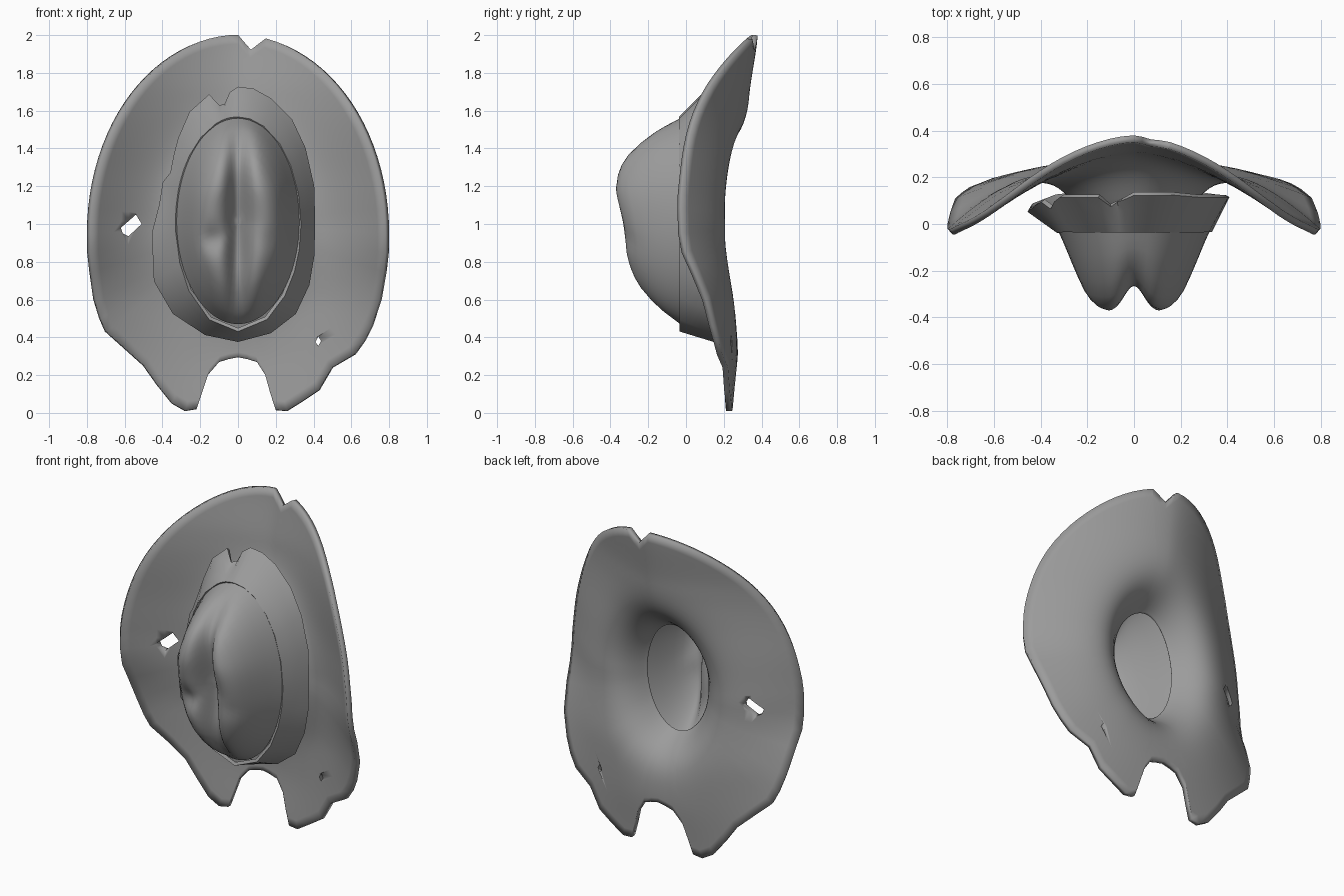
import bpy, bmesh
from math import sin, cos, pi, atan2, exp, hypot
from mathutils import Vector

if "Cube" in bpy.data.objects:
    bpy.data.objects.remove(bpy.data.objects["Cube"])

grey = bpy.data.materials.new("worn_grey")
grey.diffuse_color = (.33, .33, .33, 1)
grey.use_nodes = True
grey.node_tree.nodes["Principled BSDF"].inputs["Base Color"].default_value = grey.diffuse_color


def lerp_table(t, table):
    for (a, va), (b, vb) in zip(table, table[1:]):
        if t <= b:
            f = max(0, (t - a) / (b - a))
            f = f * f * (3 - 2 * f) * 0.4 + f * 0.6
            return va + (vb - va) * f
    return table[-1][1]


def finish(ob, thickness, offset=0, cutters=(), angle=0.7):
    bpy.ops.object.select_all(action='DESELECT')
    bpy.context.view_layer.objects.active = ob
    ob.select_set(True)
    m = ob.modifiers.new("thickness", 'SOLIDIFY')
    m.thickness, m.offset = thickness, offset
    for c in cutters:
        m = ob.modifiers.new("tear", 'BOOLEAN')
        m.operation, m.object, m.solver = 'DIFFERENCE', c, 'EXACT'
    bpy.ops.object.convert(target='MESH')
    bpy.ops.object.shade_smooth_by_angle(angle=angle)
    ob.data.materials.clear()
    ob.data.materials.append(grey)
    for c in cutters:
        bpy.data.objects.remove(c)


def make_object(name, bm):
    bmesh.ops.recalc_face_normals(bm, faces=bm.faces)
    me = bpy.data.meshes.new(name)
    bm.to_mesh(me)
    bm.free()
    ob = bpy.data.objects.new(name, me)
    bpy.context.collection.objects.link(ob)
    return ob


def loft(name, rings, cap=None):
    """Joins closed rings of points; cap closes the last ring to a point."""
    bm = bmesh.new()
    vs = [[bm.verts.new(p) for p in r] for r in rings]
    n = len(vs[0])
    for a, b in zip(vs, vs[1:]):
        for i in range(n):
            j = (i + 1) % n
            bm.faces.new((a[i], a[j], b[j], b[i]))
    if cap:
        c = bm.verts.new(cap)
        for i in range(n):
            bm.faces.new((vs[-1][i], vs[-1][(i + 1) % n], c))
    return make_object(name, bm)


def at_angle(x, z, rx, rz, cz):
    a = atan2((z - cz) / rz, x / rx)
    return rx * cos(a), cz + rz * sin(a)


# Crown measurements shared by all parts
RX, RZ, CZ = .325, .545, 1.015

# Brim: saddle-shaped sheet that curls into an oval head opening
MIDDLE = [(0, .235), (.34, .265), (.6, .285), (1, .31), (1.4, .315), (1.7, .325), (2, .365)]
DROOP = [(0, .08), (.34, .15), (.6, .21), (.92, .345), (1.2, .37), (1.6, .41), (2, .42)]
POWER = [(0, 2.1), (1, 2.1), (1.6, 1.65), (2, 1.65)]


def brim_y(x, z):
    return lerp_table(z, MIDDLE) - lerp_table(z, DROOP) * (abs(x) / .8) ** lerp_table(z, POWER)


arc = [(.79 * cos(pi * i / 48), .95 + 1.05 * sin(pi * i / 48)) for i in range(49)]
outline = [p for p in arc if p[0] > .15 and p[1] > .9]
outline += [(.15, 1.98), (.11, 1.95), (.07, 1.92), (.035, 1.96), (0, 2)]
outline += [p for p in arc if p[0] < -.03]
outline += [(-.79, .85), (-.78, .75), (-.76, .6), (-.73, .5), (-.7, .43), (-.6, .34), (-.5, .25),
            (-.43, .15), (-.35, .05), (-.28, .01), (-.22, .02), (-.19, .11), (-.16, .2),
            (-.1, .27), (-.05, .285), (0, .295), (.05, .285), (.1, .27), (.145, .2), (.17, .11),
            (.2, .015), (.26, .01), (.34, .06), (.43, .12), (.5, .24), (.62, .31),
            (.67, .38), (.71, .46), (.755, .6), (.78, .75), (.79, .85)]
rings = []
for k in range(21):
    t = (k / 20) ** 1.5
    ring = []
    for x, z in outline:
        ix, iz = at_angle(x, z, .22, .34, 1.0)
        px, pz = ix + (x - ix) * t, iz + (z - iz) * t
        d = hypot(px - ix, pz - iz)
        ring.append((px, brim_y(px, pz) - .22 * exp(-(d / .11) ** 1.2), pz))
    rings.append(ring)
brim = loft("brim", rings)


# Small tears punched through the brim
def tear(name, pts):
    bm = bmesh.new()
    f = bm.faces.new([bm.verts.new((x, -.6, z)) for x, z in pts])
    ext = bmesh.ops.extrude_face_region(bm, geom=[f])['geom']
    bmesh.ops.translate(bm, vec=Vector((0, 1.2, 0)),
                        verts=[g for g in ext if isinstance(g, bmesh.types.BMVert)])
    ob = make_object(name, bm)
    ob.hide_render = True
    return ob


finish(brim, .03, 0, [
    tear("side_tear", [(-.62, .98), (-.54, 1.05), (-.51, 1.0), (-.58, .935), (-.61, .95)]),
    tear("lower_tear", [(.41, .375), (.425, .405), (.44, .38), (.425, .355)])], angle=1.75)

# Crown: domed oval with a long centre crease and a side pinch
HEIGHT = [(.4, .27), (.75, .285), (1.0, .305), (1.2, .35), (1.35, .365), (1.6, .36)]
STEPS = [(1, 0), (.97, .12), (.93, .27), (.88, .42), (.8, .6), (.7, .78), (.62, .88),
         (.54, .95), (.46, .99), (.38, 1), (.3, 1), (.22, 1), (.14, 1), (.07, 1)]


def crown_point(x, z, s, h):
    y = -.03 - h * lerp_table(z, HEIGHT)
    y += .13 * exp(-(x / .06) ** 2) * (1 - s ** 3)
    for px, amount in ((-.14, .045), (.18, .015)):
        y += amount * exp(-((x - px) / .06) ** 2 - ((z - .92) / .07) ** 2) * h
    return (x * (1 - .06 * sin(pi * h)), y, z)


rings = [[crown_point(RX * s * cos(a), CZ + RZ * s * sin(a), s, h)
          for a in [2 * pi * i / 64 for i in range(64)]] for s, h in STEPS]
crown = loft("crown", rings, crown_point(0, CZ, 0, 1))
finish(crown, .02, -1, angle=1.0)

# Hat band: flared ragged strip around the foot of the crown
edge = [(0, 1.72, .13), (-.04, 1.69, .11), (-.065, 1.63, .1), (-.1, 1.62, .08), (-.15, 1.68, .12),
        (-.25, 1.59, .12), (-.31, 1.45, .12), (-.335, 1.35, .1), (-.35, 1.27, .07),
        (-.39, 1.22, .1), (-.41, 1.1, .09), (-.45, .95, .06), (-.44, .7, .08),
        (-.34, .53, .12), (-.17, .42, .14), (0, .385, .15), (.17, .43, .14), (.3, .53, .13),
        (.37, .68, .12), (.395, .83, .12), (.4, 1, .12), (.395, 1.2, .12), (.35, 1.4, .12),
        (.28, 1.55, .12), (.17, 1.66, .13), (.08, 1.71, .13)]
rings = []
for t in (0, .33, .67, 1):
    ring = []
    for x, z, y in edge:
        ix, iz = at_angle(x, z, RX, .56, 1.0)
        ring.append((ix + (x - ix) * t, -.03 + (y + .03) * t, iz + (z - iz) * t))
    rings.append(ring)
band = loft("hat_band", rings)
finish(band, .02, 0, angle=.9)
